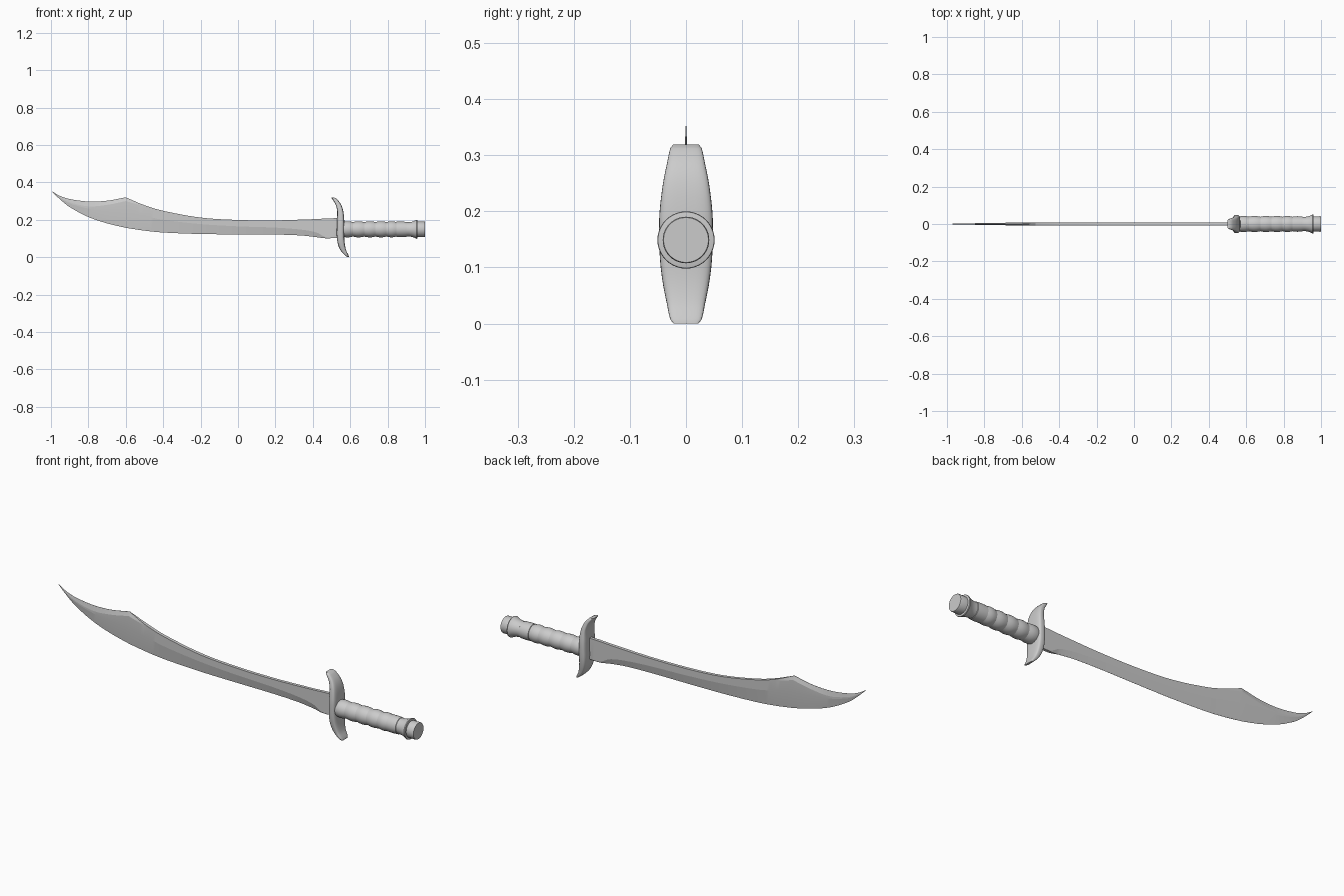
import bpy, bmesh
from math import sin, cos, pi, radians, copysign

if "Cube" in bpy.data.objects:
    bpy.data.objects.remove(bpy.data.objects["Cube"])


def loft(name, rings, angle):
    """Skin closed rings of equal length, cap the ends, smooth by angle."""
    bm = bmesh.new()
    vs = [[bm.verts.new(p) for p in r] for r in rings]
    n = len(vs[0])
    for a, b in zip(vs, vs[1:]):
        for i in range(n):
            j = (i + 1) % n
            bm.faces.new((a[i], a[j], b[j], b[i]))
    bm.faces.new(vs[0][::-1])
    bm.faces.new(vs[-1])
    bmesh.ops.remove_doubles(bm, verts=bm.verts, dist=0.00005)
    bmesh.ops.recalc_face_normals(bm, faces=bm.faces)
    me = bpy.data.meshes.new(name)
    bm.to_mesh(me)
    bm.free()
    ob = bpy.data.objects.new(name, me)
    bpy.context.collection.objects.link(ob)
    bpy.ops.object.select_all(action='DESELECT')
    ob.select_set(True)
    bpy.context.view_layer.objects.active = ob
    bpy.ops.object.shade_smooth_by_angle(angle=radians(angle))
    return ob


def smooth_rows(rows, steps):
    """Hermite interpolation of table rows over their first column."""
    def slope(k, c):
        a, b = rows[max(k - 1, 0)], rows[min(k + 1, len(rows) - 1)]
        return (b[c] - a[c]) / (b[0] - a[0])
    out = []
    for k in range(len(rows) - 1):
        a, b = rows[k], rows[k + 1]
        h = b[0] - a[0]
        for s in range(steps):
            t = s / steps
            row = [a[0] + h * t]
            for c in range(1, len(a)):
                row.append((2*t**3 - 3*t*t + 1) * a[c] + (3*t*t - 2*t**3) * b[c]
                           + (t**3 - 2*t*t + t) * h * slope(k, c)
                           + (t**3 - t*t) * h * slope(k + 1, c))
            out.append(row)
    return out + [list(rows[-1])]


# Blade stations: x, spine z, edge z, upper ridge z, lower ridge z,
# half thickness at spine, ridges and edge
T = 0.008
tip = [(-1.0, .355, .355, .355, .355, 0, .0003, 0),
       (-.95, .327, .308, .319, .316, 0, .002, 0),
       (-.9, .311, .268, .294, .288, 0, .003, 0),
       (-.8, .298, .215, .272, .260, 0, .005, 0),
       (-.7, .302, .181, .280, .248, .0005, .0065, 0),
       (-.6, .320, .157, .300, .240, .001, T, 0)]
body = [tip[-1],
        (-.5, .278, .142, .272, .220, T, T, 0),
        (-.4, .248, .132, .244, .200, T, T, 0),
        (-.2, .212, .124, .208, .177, T, T, 0),
        (0, .199, .122, .195, .165, T, T, 0),
        (.2, .197, .121, .193, .158, T, T, 0),
        (.34, .201, .116, .197, .147, T, T, 0),
        (.42, .204, .107, .200, .132, T, T, 0),
        (.47, .207, .101, .203, .107, T, T, .006),
        (.54, .209, .104, .205, .108, T, T, T)]
rings = []
for x, top, bot, zu, zl, ts, tm, te in smooth_rows(tip, 6)[:-1] + smooth_rows(body, 6):
    ts, tm, te = (min(max(v, 0.0002), T) for v in (ts, tm, te))
    side = [(ts, top), (tm, zu), (tm, zl), (te, bot)]
    rings.append([(x, y, z) for y, z in side] + [(x, -y, z) for y, z in side[::-1]])
loft("blade", rings, 6)

# Guard: z, left x, right x, half width; rounded-box sections
guard = [(0, .586, .594, .022), (.008, .574, .592, .028), (.035, .549, .579, .034),
         (.07, .534, .571, .041), (.11, .528, .568, .046), (.16, .528, .568, .048),
         (.20, .529, .568, .047), (.25, .530, .562, .041), (.285, .520, .549, .034),
         (.312, .503, .527, .028), (.319, .499, .515, .023)]


def power(v, p):
    return copysign(abs(v) ** p, v)


rings = []
for z, xl, xr, hw in smooth_rows(guard, 4):
    rings.append([((xl + xr) / 2 + (xr - xl) / 2 * power(cos(2*pi*i/32), .5),
                   hw * power(sin(2*pi*i/32), .6), z) for i in range(32)])
loft("guard", rings, 35)


def lathe(name, profile, angle=30, seg=40):
    """Turn an (x, radius) profile around the handle axis."""
    return loft(name, [[(x, r * cos(2*pi*i/seg), .149 + r * sin(2*pi*i/seg))
                        for i in range(seg)] for x, r in profile], angle)


# Grip with a row of soft swellings
joints = [.555, .615, .675, .735, .795, .847]
profile = []
for a, b in zip(joints, joints[1:]):
    profile += [(a + (b - a) * k / 6, .0385 + .0045 * sin(pi * k / 6)) for k in range(6)]
lathe("grip", profile + [(.847, .0385)], 18)

# Pommel: collar, flared ring and end cap
lathe("collar", [(.845, .036), (.847, .041), (.875, .0415), (.900, .040), (.903, .036)])
lathe("flared_ring", [(.898, .038), (.915, .038), (.932, .041), (.945, .046),
                      (.955, .051), (.959, .050), (.961, .040)])
lathe("pommel_cap", [(.955, .041), (.996, .0415), (1.0, .040)])
